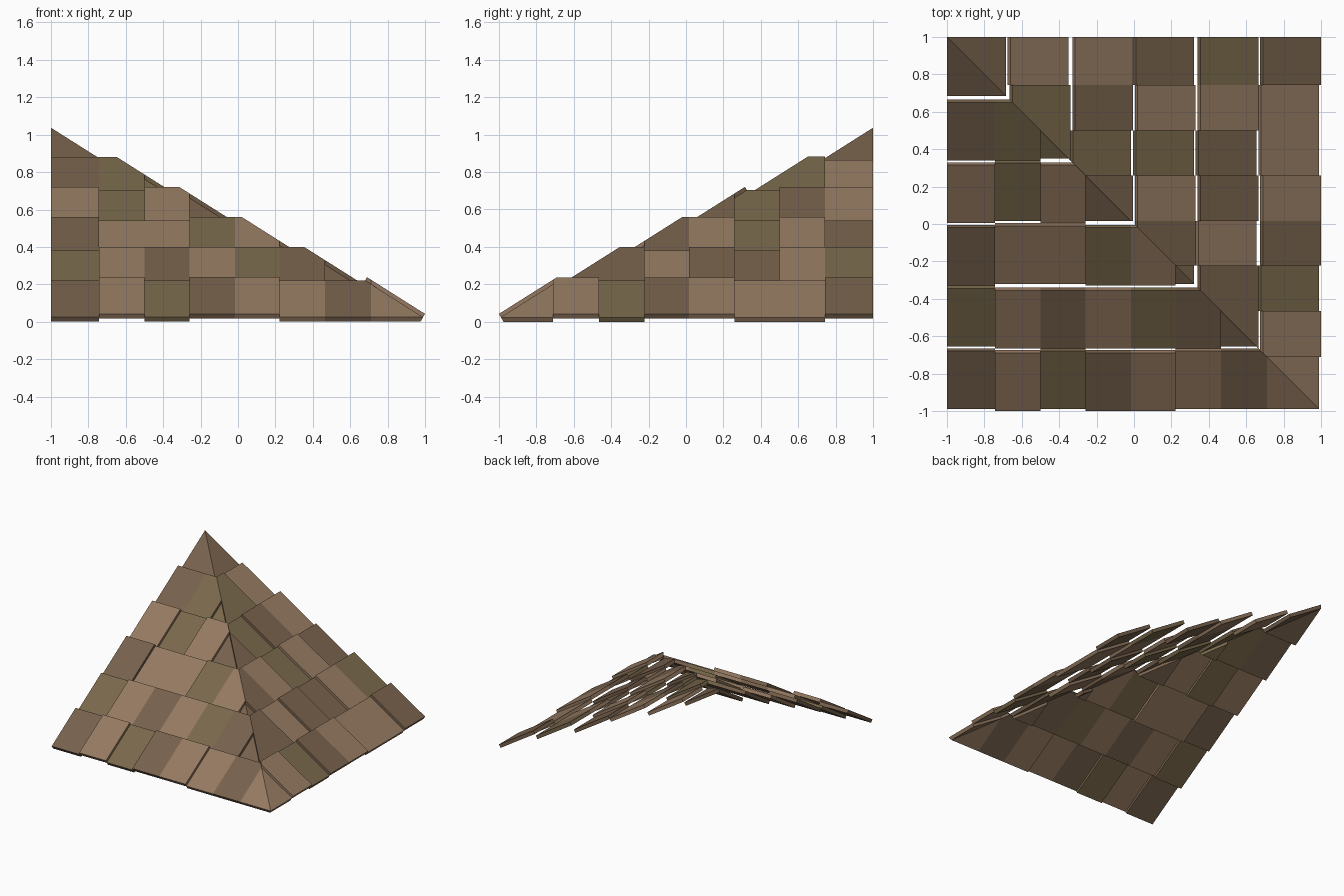
import bpy, bmesh
from mathutils import Vector

if "Cube" in bpy.data.objects:
    bpy.data.objects.remove(bpy.data.objects["Cube"])

# Three wood tones: light, dark, olive
TONES = {"L": (0.30, 0.195, 0.122, 1), "D": (0.185, 0.12, 0.073, 1), "O": (0.19, 0.138, 0.07, 1)}
MATS = []
for key, rgba in TONES.items():
    m = bpy.data.materials.new("wood_" + key)
    m.diffuse_color = rgba
    m.use_nodes = True
    m.node_tree.nodes["Principled BSDF"].inputs["Base Color"].default_value = m.diffuse_color
    MATS.append(m)
INDEX = {k: i for i, k in enumerate(TONES)}

# Column boundaries, eave to eave; course tones; r = raised tile, - = low tile
COLS = [-1, -0.743, -0.5, -0.26, -0.017, 0.223, 0.465, 0.712, 1]
FRONT = [("DLODLLDL", "-r-rr---"), ("OLDLODD", "-rrrrr-"), ("DLLOLD", "r--rr-"),
         ("LOLDO", "r-r--"), ("DOO", "rr-"), ("DD", "--")]
RIGHT = [("DLLLDOLL", "r--rr-r-"), ("OLDDLDD", "rr-r-rr"), ("DLOLDD", "-r-rr-"),
         ("LDODO", "rr-r-"), ("LOO", "-rr"), ("DD", "--")]
RUN, RISE = 0.335, 0.161


def add_tile(bm, x0, x1, row, raised, tone):
    """One slab, tilted steeper than the roof, clipped at the hip line."""
    tb = bmesh.new()
    dv, dz = (-0.01, 0.018) if raised else (0, 0)
    if row == 5:
        dz = 0.009
    end = 0.36 if row == 5 else 0.32
    zend = 0.024 + (end - 0.01) * 0.632
    profile = [(0.01, 0.024), (end, zend), (end + 0.015, zend - 0.024), (0.025, 0)]
    pts = [(-1 + v + dv + RUN * row, z + dz + RISE * row) for v, z in profile]
    a = [tb.verts.new((x0, y, z)) for y, z in pts]
    b = [tb.verts.new((x1, y, z)) for y, z in pts]
    tb.faces.new(a)
    tb.faces.new(b[::-1])
    for i in range(4):
        j = (i + 1) % 4
        tb.faces.new((a[j], a[i], b[i], b[j]))
    for co, no in (((0, 0, 0), (1, 1, 0)), ((0, 1, 0), (0, 1, 0))):
        cut = bmesh.ops.bisect_plane(tb, geom=tb.verts[:] + tb.edges[:] + tb.faces[:],
                                     plane_co=co, plane_no=no, clear_outer=True)
        edges = [e for e in cut["geom_cut"] if isinstance(e, bmesh.types.BMEdge)]
        if len(edges) > 2:
            bmesh.ops.contextual_create(tb, geom=edges)
    bmesh.ops.recalc_face_normals(tb, faces=tb.faces[:])
    # Copy the clipped slab into the course
    new = {v: bm.verts.new(v.co) for v in tb.verts}
    for f in tb.faces:
        bm.faces.new([new[v] for v in f.verts]).material_index = INDEX[tone]
    tb.free()


def build_slope(name, courses, swap):
    for row, (tones, lifts) in enumerate(courses):
        bm = bmesh.new()
        for c, (tone, lift) in enumerate(zip(tones, lifts)):
            add_tile(bm, COLS[c], COLS[c + 1], row, lift == "r", tone)
        if swap:  # reflect across the hip line
            for v in bm.verts:
                v.co = Vector((-v.co.y, -v.co.x, v.co.z))
            bmesh.ops.reverse_faces(bm, faces=bm.faces[:])
        me = bpy.data.meshes.new(f"{name}_course_{row + 1}")
        bm.to_mesh(me)
        bm.free()
        for m in MATS:
            me.materials.append(m)
        bpy.context.collection.objects.link(bpy.data.objects.new(me.name, me))


build_slope("front_shingle", FRONT, False)
build_slope("right_shingle", RIGHT, True)
